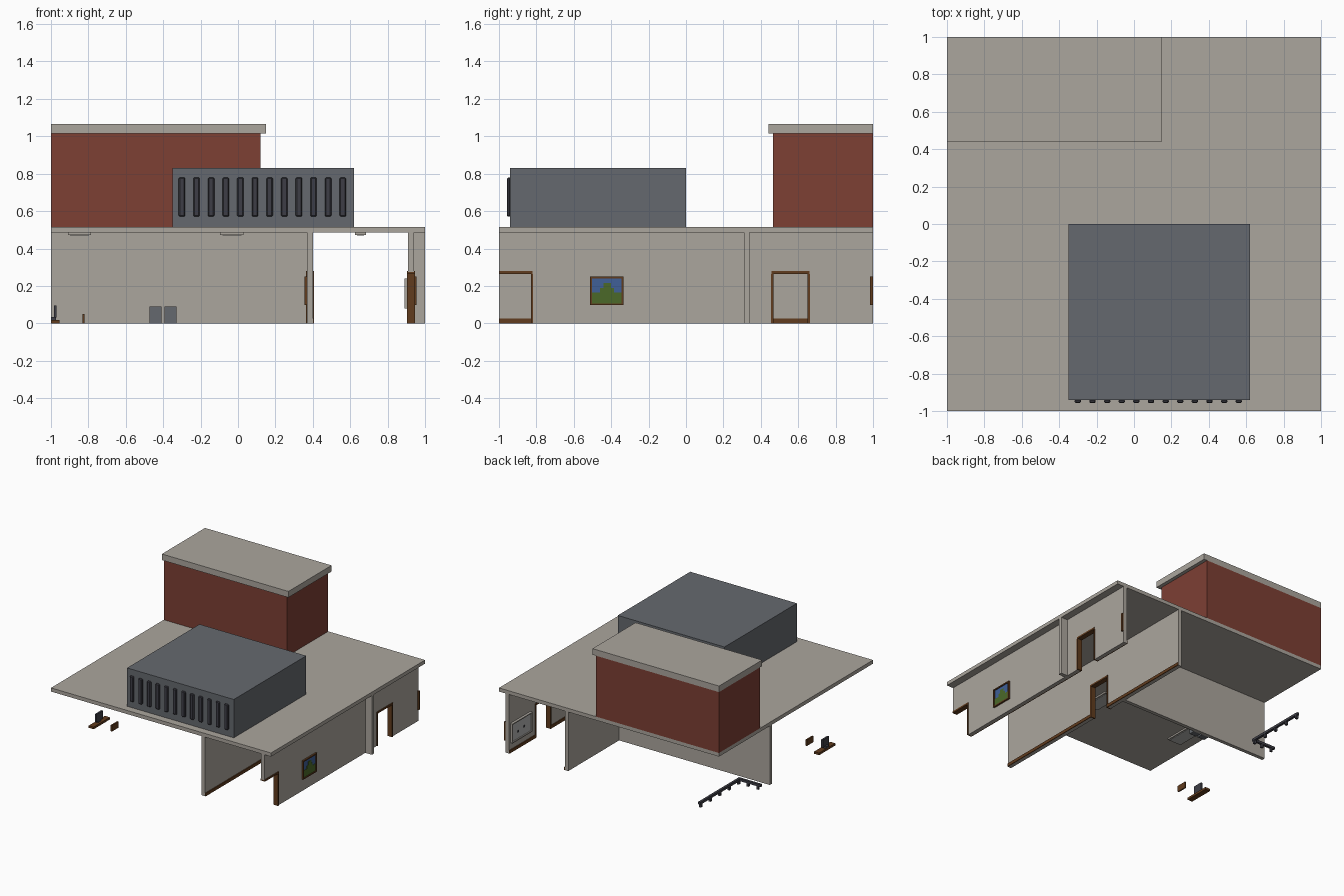
import bpy, bmesh
from mathutils import Vector

cube = bpy.data.objects.get("Cube")
if cube:
    bpy.data.objects.remove(cube, do_unlink=True)


def material(name, r, g, b):
    m = bpy.data.materials.new(name)
    m.use_nodes = True
    m.diffuse_color = (r, g, b, 1)
    m.node_tree.nodes["Principled BSDF"].inputs["Base Color"].default_value = (r, g, b, 1)
    return m


CONCRETE = material("warm_concrete", 0.41, 0.38, 0.34)
BRICK = material("red_brick", 0.205, 0.05, 0.034)
METAL = material("blue_grey_metal", 0.13, 0.141, 0.156)
DARK = material("dark_metal", 0.048, 0.048, 0.061)
WOOD = material("brown_wood", 0.12, 0.045, 0.013)
SKY = material("sky_blue", 0.05, 0.115, 0.31)
GRASS = material("grass_green", 0.07, 0.14, 0.022)
PALE = material("pale_grey", 0.45, 0.45, 0.44)


def boxes(name, mat, *extents, bevel=0):
    """One object made of boxes given as (x0, x1, y0, y1, z0, z1)."""
    bm = bmesh.new()
    for x0, x1, y0, y1, z0, z1 in extents:
        lo, hi = Vector((x0, y0, z0)), Vector((x1, y1, z1))
        made = bmesh.ops.create_cube(bm, size=1)["verts"]
        for v in made:
            v.co = (lo + hi) / 2 + v.co * (hi - lo)
    mesh = bpy.data.meshes.new(name)
    bm.to_mesh(mesh)
    bm.free()
    mesh.materials.append(mat)
    ob = bpy.data.objects.new(name, mesh)
    bpy.context.collection.objects.link(ob)
    if bevel:
        mod = ob.modifiers.new("soft_edges", "BEVEL")
        mod.width, mod.segments = bevel, 1
    return ob


CEILING, DOOR_TOP = 0.485, 0.275

# Roof slab
boxes("roof_slab", CONCRETE, (-1, 1, -1, 1, CEILING, 0.515))

# Brick tower with an overhanging cap
boxes("brick_tower", BRICK, (-1, 0.12, 0.465, 1, 0.515, 1.015))
boxes("tower_cap", CONCRETE, (-1, 0.15, 0.44, 1, 1.015, 1.065))

# Rooftop unit and its row of vent slats
boxes("rooftop_unit", METAL, (-0.35, 0.62, -0.94, 0, 0.515, 0.83))
for i in range(12):
    x = -0.3 + i * 0.0782
    boxes(f"vent_slat_{i + 1}", DARK,
          (x - 0.017, x + 0.017, -0.957, -0.938, 0.57, 0.78), bevel=0.006)


def door_wall(name, x0, x1, doors):
    """Wall along y with door openings, given as (y0, y1) pairs."""
    parts, skirting_spans, y = [], [], -1
    for a, b in doors:
        if a > y:
            parts.append((x0, x1, y, a, 0, CEILING))
            skirting_spans.append((y, a))
        parts.append((x0, x1, a, b, DOOR_TOP, CEILING))
        y = b
    parts.append((x0, x1, y, 1, 0, CEILING))
    skirting_spans.append((y, 1))
    boxes(name, CONCRETE, *parts)
    return skirting_spans


def door_frame(name, x0, x1, y0, y1):
    """Thin wooden lining; a side lying on the model edge is left out."""
    t = 0.01
    parts = [(x0, x1, y0, y1, DOOR_TOP - t, DOOR_TOP + 0.004),
             (x0, x1, y1 - t, y1 + 0.002, 0, DOOR_TOP - t)]
    if y0 > -1:
        parts.append((x0, x1, y0 - 0.002, y0 + t, 0, DOOR_TOP - t))
    boxes(name, WOOD, *parts)


# Corridor walls with doors, linings and skirting boards
right_doors = [(-1, -0.82), (0.457, 0.66)]
left_doors = [(-0.03, 0.17)]
right_spans = door_wall("outer_corridor_wall", 0.91, 0.94, right_doors)
left_spans = door_wall("inner_corridor_wall", 0.37, 0.40, left_doors)
for i, (a, b) in enumerate(right_doors):
    door_frame(f"outer_door_frame_{i + 1}", 0.904, 0.946, a, b)
for a, b in left_doors:
    door_frame("inner_door_frame", 0.364, 0.406, a, b)
boxes("outer_skirting", WOOD, *[(0.903, 0.91, a, b, 0, 0.025) for a, b in right_spans])
boxes("inner_skirting", WOOD, *[(0.40, 0.407, a, b, 0, 0.025) for a, b in left_spans])

# Cross walls
boxes("cross_wall", CONCRETE, (-1, 0.37, 0.31, 0.34, 0, CEILING))
boxes("cross_wall_stub", CONCRETE, (0.94, 1, 0.31, 0.34, 0, CEILING))


def picture(name, x, side, y0, y1, z0=0.097, z1=0.25):
    """Framed landscape on a wall at x, facing side (+1 or -1)."""
    def plate(part, mat, d0, d1, *spans):
        xa, xb = sorted((x + side * d0, x + side * d1))
        boxes(f"{name}_{part}", mat, *[(xa, xb) + s for s in spans])
    t, h = 0.01, z1 - z0
    plate("frame", WOOD, 0, 0.014, (y0, y1, z0, z0 + t), (y0, y1, z1 - t, z1),
          (y0, y0 + t, z0 + t, z1 - t), (y1 - t, y1, z0 + t, z1 - t))
    a, b, w = y0 + t, y1 - t, y1 - y0 - 2 * t
    plate("sky", SKY, 0, 0.006, (a, b, z0 + t, z1 - t))
    plate("meadow", GRASS, 0.006, 0.008, (a, b, z0 + t, z0 + 0.45 * h),
          (a + 0.28 * w, b - 0.25 * w, z0 + 0.45 * h, z0 + 0.6 * h),
          (a + 0.4 * w, b - 0.36 * w, z0 + 0.6 * h, z0 + 0.78 * h))


picture("outer_picture", 0.94, 1, -0.513, -0.335)
picture("room_picture", 0.37, -1, -0.513, -0.335)
boxes("end_picture_edge", WOOD, (0.94, 0.954, 0.985, 1, 0.097, 0.25))

# Notice board on the corridor side of the outer wall
boxes("notice_board", PALE, (0.9, 0.91, 0.73, 0.97, 0.085, 0.24))
boxes("notice_board_rim", CONCRETE,
      (0.89, 0.91, 0.72, 0.98, 0.08, 0.088), (0.89, 0.91, 0.72, 0.98, 0.232, 0.24),
      (0.89, 0.91, 0.72, 0.728, 0.088, 0.232), (0.89, 0.91, 0.972, 0.98, 0.088, 0.232))
boxes("notice_pins", DARK, (0.895, 0.9, 0.81, 0.825, 0.15, 0.165),
      (0.895, 0.9, 0.89, 0.905, 0.14, 0.155))

# Ceiling lamps
for name, x0, x1 in (("west", -0.91, -0.785), ("middle", -0.095, 0.03), ("corridor", 0.625, 0.685)):
    boxes(f"{name}_ceiling_lamp", CONCRETE, (x0, x1, -0.54, -0.30, 0.472, CEILING))
    boxes(f"{name}_lamp_diffuser", PALE, (x0 + 0.012, x1 - 0.012, -0.528, -0.312, 0.469, 0.472))

# Desk with a screen, and a chair back
boxes("desk", WOOD, (-1, -0.955, -0.51, -0.30, 0, 0.018))
boxes("screen_stand", DARK, (-1, -0.972, -0.43, -0.39, 0.018, 0.035))
boxes("screen", DARK, (-0.985, -0.97, -0.45, -0.37, 0.03, 0.095))
boxes("chair_back", WOOD, (-0.832, -0.82, -0.465, -0.38, 0, 0.05))

# Pair of cabinets against the cross wall
for i, x in enumerate((-0.472, -0.393)):
    boxes(f"cabinet_{i + 1}", METAL, (x, x + 0.064, 0.26, 0.31, 0, 0.09))

# Corner railing with posts
boxes("corner_rail", DARK, (-0.81, -0.79, 0.44, 0.97, 0.027, 0.047),
      (-1, -0.81, 0.44, 0.46, 0.027, 0.047))
posts = [(-0.8, 0.46 + 0.123 * i) for i in range(5)] + [(-0.88, 0.45), (-0.97, 0.45)]
boxes("rail_posts", DARK, *[(x - 0.009, x + 0.009, y - 0.009, y + 0.009, 0, 0.027) for x, y in posts])
